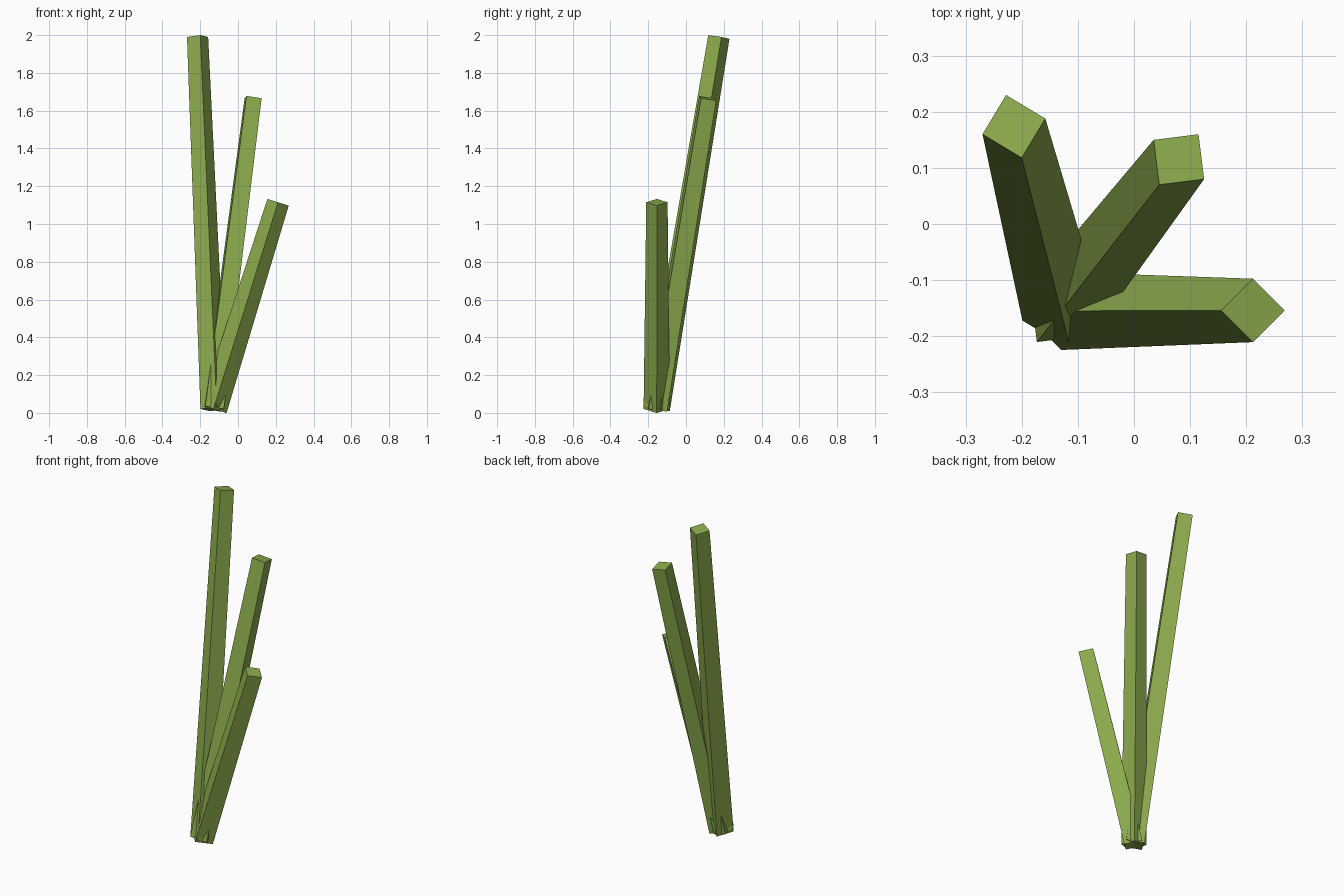
import bpy, bmesh
from mathutils import Vector

if "Cube" in bpy.data.objects:
    bpy.data.objects.remove(bpy.data.objects["Cube"])

green = bpy.data.materials.new("leaf green")
green.diffuse_color = (0.265, 0.41, 0.075, 1)
green.use_nodes = True
green.node_tree.nodes["Principled BSDF"].inputs["Base Color"].default_value = green.diffuse_color

ROOT = Vector((-0.13, -0.155, 0.021))   # shared foot of all stalks
FLARE = 1.23                            # foot is wider than the tip


def stalk(name, tip, corner):
    """Four-sided stalk from the root to tip; ends are cut square to its axis."""
    tip = Vector(tip)
    axis = (tip - ROOT).normalized()
    bm = bmesh.new()

    def ring(centre, scale):
        x, y = corner[0] * scale, corner[1] * scale
        verts = []
        for _ in range(4):
            z = -(axis.x * x + axis.y * y) / axis.z
            verts.append(bm.verts.new(centre + Vector((x, y, z))))
            x, y = -y, x
        return verts

    foot, top = ring(ROOT, FLARE), ring(tip, 1)
    bm.faces.new(foot[::-1])
    bm.faces.new(top)
    for i in range(4):
        j = (i + 1) % 4
        bm.faces.new((foot[i], foot[j], top[j], top[i]))
    bmesh.ops.recalc_face_normals(bm, faces=bm.faces)
    mesh = bpy.data.meshes.new(name)
    bm.to_mesh(mesh)
    bm.free()
    mesh.materials.append(green)
    bpy.context.collection.objects.link(bpy.data.objects.new(name, mesh))


# Three stalks fanning out from one foot
stalk("tall_stalk", (-0.214, 0.174, 1.99), (-0.056, -0.014))
stalk("middle_stalk", (0.08, 0.115, 1.666), (0.045, -0.035))
stalk("short_stalk", (0.212, -0.154, 1.115), (0.0565, 0))
